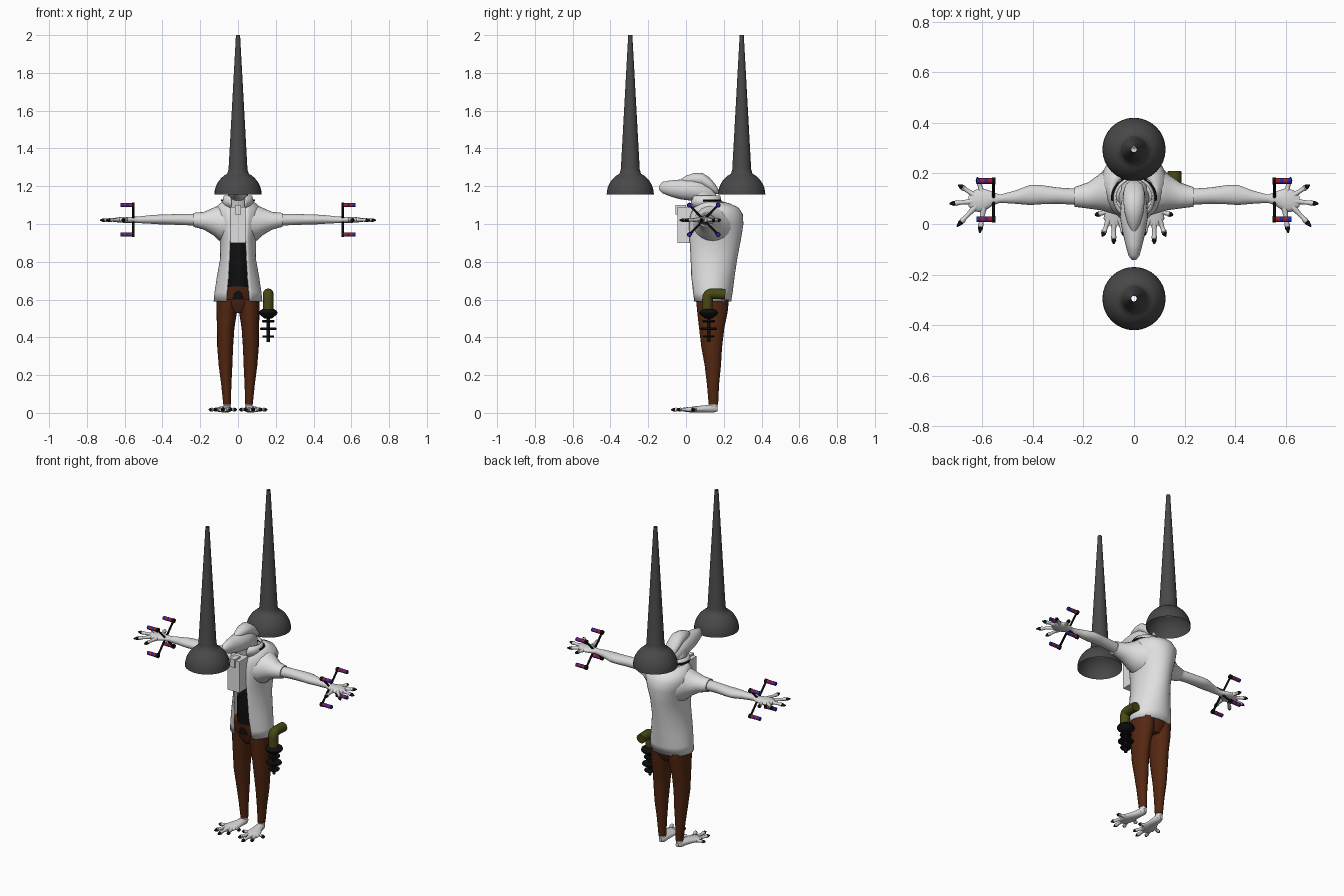
import bpy, bmesh
from math import sin, cos, pi, asin, radians
from mathutils import Vector

if "Cube" in bpy.data.objects:
    bpy.data.objects.remove(bpy.data.objects["Cube"])


def material(name, *rgb):
    m = bpy.data.materials.new(name)
    m.use_nodes = True
    m.diffuse_color = (*rgb, 1)
    bsdf = m.node_tree.nodes["Principled BSDF"]
    bsdf.inputs["Base Color"].default_value = (*rgb, 1)
    bsdf.inputs["Roughness"].default_value = 0.8
    return m


WHITE = material("coat white", .74, .74, .74)
SKIN = material("pale skin", .68, .68, .68)
BROWN = material("trouser brown", .09, .021, .006)
BLACK = material("black", .005, .005, .005)
GREY = material("dark grey", .065, .065, .065)
OLIVE = material("olive", .065, .065, .007)
RED = material("red", .4, .01, .02)
BLUE = material("blue", .02, .02, .4)


def skin_rings(name, rings, mat, closed=True, caps=True):
    """Bridge rings of points into a smooth surface."""
    bm = bmesh.new()
    rows = [[bm.verts.new(p) for p in ring] for ring in rings]
    n = len(rows[0])
    for a, b in zip(rows, rows[1:]):
        for i in range(n if closed else n - 1):
            j = (i + 1) % n
            bm.faces.new((a[i], a[j], b[j], b[i]))
    if caps:
        bm.faces.new(rows[0])
        bm.faces.new(rows[-1])
    bmesh.ops.recalc_face_normals(bm, faces=bm.faces[:])
    me = bpy.data.meshes.new(name)
    bm.to_mesh(me)
    bm.free()
    return add(name, me, mat)


def add(name, me, mat):
    me.materials.clear()
    me.materials.append(mat)
    me.shade_smooth()
    me.set_sharp_from_angle(angle=radians(45))
    obj = bpy.data.objects.new(name, me)
    bpy.context.collection.objects.link(obj)
    return obj


def loft(name, axis, sections, mat, side=1, n=20):
    """Ellipses (x, y, z, radius, radius) lying square to one axis."""
    u, v = [i for i in range(3) if i != axis]
    rings = []
    for x, y, z, ru, rv in sections:
        ring = []
        for i in range(n):
            p = [x * side, y, z]
            p[u] += ru * cos(2 * pi * i / n)
            p[v] += rv * sin(2 * pi * i / n)
            ring.append(p)
        rings.append(ring)
    return skin_rings(name, rings, mat)


def spin(name, start, end, profile, mat, n=12, caps=True):
    """Turned part: (fraction along the axis, radius) pairs."""
    a, b = Vector(start), Vector(end)
    q = (b - a).to_track_quat('Z', 'Y')
    rings = [[a.lerp(b, t) + q @ Vector((r * cos(2 * pi * i / n), r * sin(2 * pi * i / n), 0))
              for i in range(n)] for t, r in profile]
    return skin_rings(name, rings, mat, caps=caps)


def wrap(name, sections, mat, thick, n=36):
    """Cloth open at the front: (z, half width, front y, back y, half gap)."""
    rings = []
    for z, rx, front, back, gap in sections:
        a = asin(gap / rx)
        cy, ry = (front + back) / 2, (back - front) / 2
        angles = [a + (2 * pi - 2 * a) * i / n for i in range(n + 1)]
        rings.append([(rx * sin(t), cy - ry * cos(t), z) for t in angles])
    obj = skin_rings(name, rings, mat, closed=False, caps=False)
    mod = obj.modifiers.new("thickness", 'SOLIDIFY')
    mod.thickness, mod.offset = thick, 0


def pipe(name, points, radius, mat):
    cu = bpy.data.curves.new(name, 'CURVE')
    cu.dimensions, cu.bevel_depth, cu.use_fill_caps = '3D', radius, True
    s = cu.splines.new('NURBS')
    s.points.add(len(points) - 1)
    for p, co in zip(s.points, points):
        p.co = (*co, 1)
    s.use_endpoint_u, s.order_u = True, 3
    tmp = bpy.data.objects.new(name + "_path", cu)
    me = bpy.data.meshes.new_from_object(tmp)
    bpy.data.objects.remove(tmp)
    add(name, me, mat)


def box(name, low, high, mat):
    (x0, y0, z0), (x1, y1, z1) = low, high
    rings = [[(x0, y0, z), (x1, y0, z), (x1, y1, z), (x0, y1, z)] for z in (z0, z1)]
    return skin_rings(name, rings, mat)


def digit(name, base, tip, r):
    """Knuckled finger or toe with a black claw."""
    a, b = Vector(base), Vector(tip)
    spin(name, a, b, [(0, r * 1.3), (.35, r * .85), (.6, r * .8), (.7, r * 1.1), (.8, r * .7)], SKIN, 10)
    spin(name + "_claw", a.lerp(b, .74), b, [(0, r * .9), (.35, r * .95), (1, r * .25)], BLACK, 8)


# Two tall hollow bells, in front and behind
dome = [(.125 * sin(t), .125 * cos(t)) for t in [radians(90 - 9 * i) for i in range(8)]]
for name, y in (("front_bell", -.295), ("back_bell", .295)):
    spin(name, (0, y, 1.155), (0, y, 2), [(h / .845, r) for r, h in dome] + [(.16, .05), (1, .011)],
         GREY, 32, caps=False)

# Coat, collar and clothes under it
wrap("coat", [(.59, .125, .035, .235, .06), (.64, .12, .028, .243, .057), (.72, .108, .018, .253, .05),
              (.82, .09, .01, .268, .045), (.92, .092, .008, .287, .04), (1.0, .112, .01, .3, .04),
              (1.05, .125, .02, .297, .04), (1.085, .115, .035, .275, .04), (1.105, .095, .05, .23, .04),
              (1.115, .08, .06, .195, .04)], WHITE, .008)
wrap("collar", [(1.085, .07, .03, .175, .035), (1.12, .08, .02, .185, .035), (1.15, .072, .03, .178, .04)],
     WHITE, .006)
pipe("collar_cord", [(.086 * sin(t), .105 - .078 * cos(t), 1.125)
                     for t in [radians(80 + 10 * i) for i in range(21)]], .005, BLACK)
loft("shirt", 2, [(0, .135, .6, .07, .09), (0, .135, .7, .075, .1), (0, .135, .9, .07, .1),
                  (0, .14, 1.03, .07, .09)], BLACK)
box("bib", (-.04, -.045, .9), (.04, .06, 1.09), WHITE)
box("bib_knot", (-.016, -.055, 1.05), (.016, 0, 1.1), WHITE)
loft("trouser_seat", 2, [(0, .14, .53, .06, .055), (0, .14, .57, .1, .08), (0, .14, .61, .113, .09),
                         (0, .137, .67, .1, .102)], BROWN, n=28)

# Neck, head and crest
loft("neck", 2, [(0, .12, 1.03, .065, .07), (0, .1, 1.1, .06, .065), (0, .08, 1.17, .05, .06)], SKIN)
loft("head", 1, [(0, -.143, 1.19, .008, .01), (0, -.125, 1.193, .022, .03), (0, -.08, 1.188, .034, .043),
                 (0, -.03, 1.183, .046, .052), (0, .03, 1.18, .056, .057), (0, .08, 1.175, .052, .055),
                 (0, .13, 1.155, .042, .05), (0, .16, 1.14, .02, .025)], SKIN)
loft("head_crest", 1, [(0, -.03, 1.225, .008, .01), (0, 0, 1.232, .024, .024), (0, .04, 1.238, .036, .031),
                       (0, .085, 1.235, .042, .036), (0, .125, 1.21, .042, .036),
                       (0, .155, 1.185, .034, .026), (0, .172, 1.17, .014, .012)], SKIN)

fingers = [((.6, .12), (.62, .185)), ((.625, .11), (.695, .155)), ((.635, .09), (.73, .08)),
           ((.625, .07), (.7, -.01)), ((.595, .065), (.61, -.035))]
toes = [((.1, .05), (.155, .035)), ((.1, .02), (.125, -.05)), ((.08, .01), (.08, -.08)),
        ((.06, .02), (.035, -.05)), ((.055, .05), (.006, .03))]

for side, word in ((1, "left"), (-1, "right")):
    # Sleeve, arm and hand
    loft(word + "_sleeve", 0, [(.05, .15, 1.0, .12, .1), (.1, .14, 1.006, .095, .094),
                               (.13, .128, 1.013, .074, .073), (.18, .113, 1.017, .052, .047),
                               (.235, .107, 1.022, .039, .037)], WHITE, side)
    loft(word + "_arm", 0, [(.22, .107, 1.022, .032, .031), (.3, .112, 1.024, .032, .029),
                            (.37, .116, 1.024, .038, .027), (.41, .115, 1.024, .04, .026),
                            (.47, .106, 1.024, .026, .022), (.53, .1, 1.022, .016, .017),
                            (.56, .1, 1.022, .028, .016), (.6, .094, 1.022, .048, .016),
                            (.63, .092, 1.022, .042, .014), (.655, .09, 1.02, .02, .009)], SKIN, side)
    for i, (a, b) in enumerate(fingers):
        digit(f"{word}_finger_{i + 1}", (a[0] * side, a[1], 1.022), (b[0] * side, b[1], 1.02), .0105)

    # Crossed wrist frame with striped rods
    for dy in (-1, 1):
        for dz in (-1, 1):
            y, z = .094 + .076 * dy, 1.022 + .078 * dz
            tag = f"{word}_{'back' if dy > 0 else 'front'}_{'upper' if dz > 0 else 'lower'}"
            spin(tag + "_strut", (.555 * side, .094, 1.022), (.555 * side, y, z), [(0, .006), (1, .006)], BLACK, 8)
            spin(tag + "_strut_end", (.548 * side, y, z), (.562 * side, y, z), [(0, .013), (1, .013)], BLACK)
            for k, mat in enumerate((RED, BLUE, RED, BLUE)):
                x = .562 + .015 * k
                spin(f"{tag}_rod_{k + 1}", (x * side, y, z), ((x + .015) * side, y, z), [(0, .011), (1, .011)], mat)

    # Trouser leg and foot
    loft(word + "_leg", 2, [(.058, .145, .045, .02, .025), (.062, .143, .15, .027, .032),
                            (.066, .142, .25, .036, .043), (.068, .136, .35, .042, .055),
                            (.065, .136, .45, .046, .067), (.06, .14, .53, .054, .08),
                            (.057, .14, .6, .058, .087)], BROWN, side)
    loft(word + "_ankle", 2, [(.058, .142, .015, .02, .024), (.058, .145, .06, .017, .021)], SKIN, side)
    loft(word + "_foot", 1, [(.057, .167, .022, .01, .013), (.058, .145, .023, .023, .022),
                             (.064, .1, .021, .027, .019), (.076, .05, .019, .042, .016),
                             (.08, .02, .017, .04, .014), (.08, -.005, .016, .022, .01)], SKIN, side)
    for i, (a, b) in enumerate(toes):
        digit(f"{word}_toe_{i + 1}", (a[0] * side, a[1], .018), (b[0] * side, b[1], .017), .0105)

# Hip tool: bent grip, guard and ringed shaft
pipe("tool_grip", [(.16, .113, .53), (.16, .113, .58), (.16, .115, .63), (.16, .16, .632), (.16, .208, .628)],
     .028, OLIVE)
spin("tool_guard", (.16, .12, .5), (.16, .12, .55), [(0, .02), (.4, .045), (.6, .05), (.8, .045), (1, .03)], BLACK, 20)
spin("tool_shaft", (.16, .12, .375), (.16, .12, .51), [(0, .009), (1, .009)], BLACK)
for i, (z, r) in enumerate(((.485, .034), (.445, .045), (.405, .032))):
    spin(f"tool_ring_{i + 1}", (.16, .12, z - .006), (.16, .12, z + .006), [(0, r * .9), (.5, r), (1, r * .9)], BLACK, 16)
